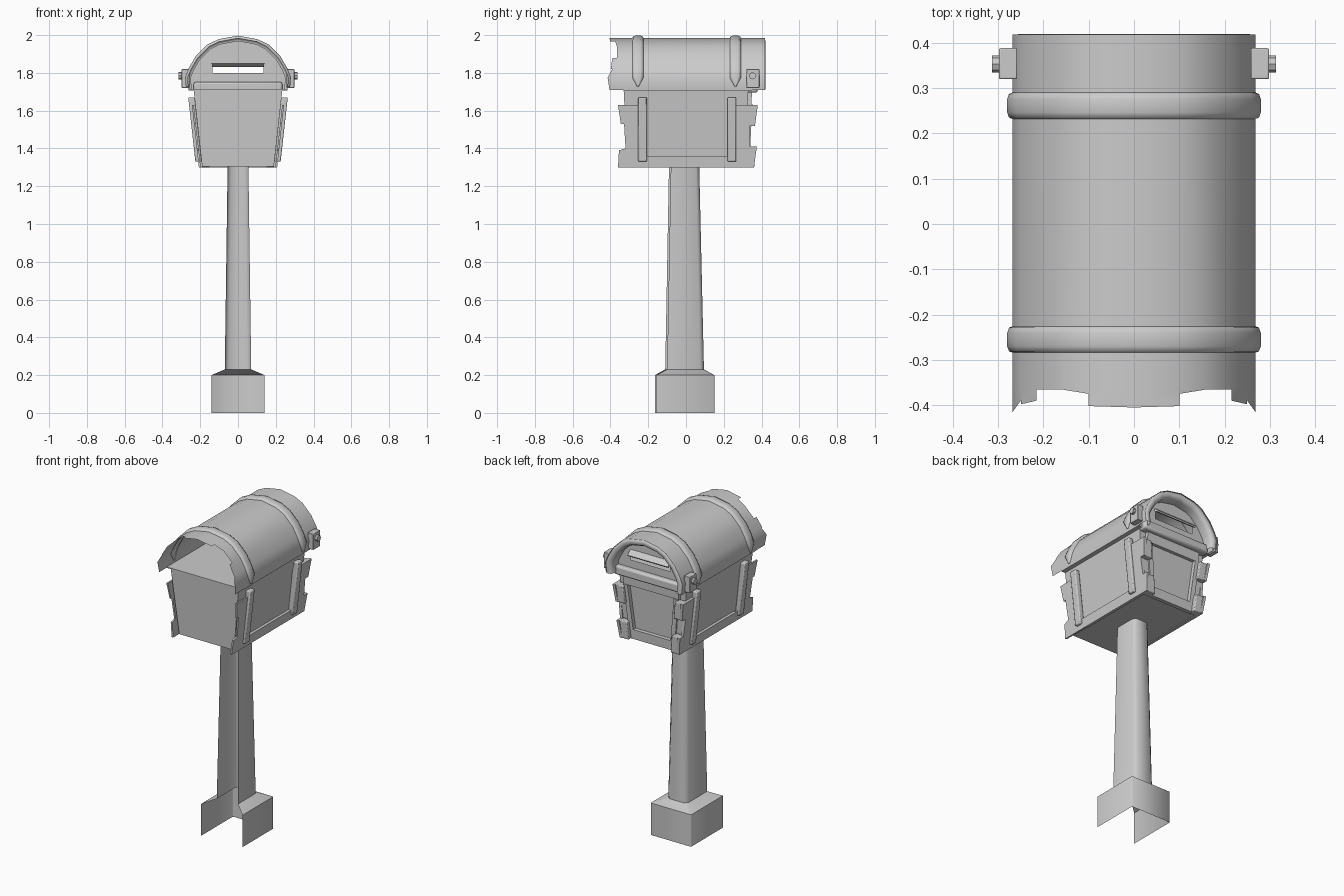
import bpy, bmesh, math
from mathutils import Vector

if "Cube" in bpy.data.objects:
    bpy.data.objects.remove(bpy.data.objects["Cube"])


def finish(name, bm, angle=30, bevel=0):
    bmesh.ops.remove_doubles(bm, verts=bm.verts, dist=0.0005)
    bmesh.ops.recalc_face_normals(bm, faces=bm.faces)
    me = bpy.data.meshes.new(name)
    bm.to_mesh(me)
    bm.free()
    ob = bpy.data.objects.new(name, me)
    bpy.context.collection.objects.link(ob)
    if bevel:
        m = ob.modifiers.new("bevel", 'BEVEL')
        m.width, m.segments = bevel, 2
    bpy.ops.object.select_all(action='DESELECT')
    bpy.context.view_layer.objects.active = ob
    ob.select_set(True)
    bpy.ops.object.shade_smooth_by_angle(angle=math.radians(angle))
    return ob


def loft(bm, rows, closed=False):
    # skin quads between consecutive rows of points
    rows = [[bm.verts.new(p) for p in r] for r in rows]
    n = len(rows[0])
    for a, b in zip(rows, rows[1:]):
        for i in range(n if closed else n - 1):
            j = (i + 1) % n
            bm.faces.new((a[i], a[j], b[j], b[i]))
    return rows


def prism(name, outline, place, d0, d1, bevel=0):
    # outline in a wall's plane, thickened from depth d0 to d1
    bm = bmesh.new()
    rows = loft(bm, [[place(u, z, d) for u, z in outline] for d in (d0, d1)], True)
    for r in rows:
        bm.faces.new(r)
    return finish(name, bm, 30, bevel)


def rect(u0, u1, z0, z1):
    return [(u0, z0), (u1, z0), (u1, z1), (u0, z1)]


def box(name, x0, x1, y0, y1, z0, z1, bevel=0):
    return prism(name, rect(x0, x1, z0, z1), lambda u, z, d: (u, d, z), y0, y1, bevel)


# Post: channel with open front
bm = bmesh.new()
rows = []
for z, hx, yf, yb, c in ((0, .14, -.155, .15, .004), (.2, .14, -.155, .15, .004),
                         (.23, .07, -.1, .095, .02), (1.31, .055, -.08, .07, .018)):
    rows.append([(-hx, yf - .01, z), (-hx, yb - c, z), (-hx + c, yb, z),
                 (hx - c, yb, z), (hx, yb - c, z), (hx, yf, z)])
loft(bm, rows)
finish("post", bm, 50)


# Tapered box body, and wall-plane helpers
def xs(z):
    return .19 + (z - 1.305) / .405 * .045


def ys(z):
    return .31 + (z - 1.305) / .405 * .02


bm = bmesh.new()
rows = loft(bm, [[(sx * xs(z), sy * ys(z), z) for sx, sy in
                  ((-1, -1), (1, -1), (1, 1), (-1, 1))] for z in (1.305, 1.71)], True)
for r in rows:
    bm.faces.new(r)
finish("box_body", bm)
box("lid_floor", -.262, .262, -.33, .35, 1.708, 1.714)

# Worn side planks, rails and straps; corner blocks on the back
back_plank = [(.19, 1.3), (.36, 1.3), (.375, 1.41), (.34, 1.41), (.335, 1.52),
              (.365, 1.52), (.38, 1.63), (.22, 1.63), (.22, 1.36), (.19, 1.36)]
front_plank = [(-.19, 1.3), (-.36, 1.3), (-.355, 1.39), (-.32, 1.4), (-.328, 1.53),
               (-.345, 1.53), (-.36, 1.63), (-.21, 1.63), (-.21, 1.36), (-.19, 1.36)]
for s, tag in ((1, "right"), (-1, "left")):
    def side(u, z, d):
        return (s * (xs(z) + d), u, z)

    def corner(u, z, d):
        return (s * (xs(z) + u), ys(z) + d, z)

    prism(tag + "_back_plank", back_plank, side, 0, .018)
    prism(tag + "_front_plank", front_plank, side, .008, .018)
    prism(tag + "_bottom_rail", rect(-.19, .19, 1.3, 1.36), side, 0, .018)
    for y in (-.23, .243):
        prism(tag + "_side_strap", rect(y - .023, y + .023, 1.33, 1.67), side, 0, .033, .006)
    for z0, z1, d, u in ((1.52, 1.63, .045, .018), (1.41, 1.52, .016, .01),
                         (1.3, 1.41, .052, .018)):
        prism(tag + "_corner_block", rect(-.045, u, z0, z1), corner, 0, d, .005)
    # Hinge plate and pin
    box(tag + "_hinge_plate", min(s * .258, s * .298), max(s * .258, s * .298),
        .32, .388, 1.72, 1.82, .003)
    bm = bmesh.new()
    loops = [[(s * x, .353 + r * math.cos(a * math.pi / 4), 1.785 + r * math.sin(a * math.pi / 4))
              for a in range(8)] for x, r in ((.29, .019), (.314, .019))]
    bm.faces.new(loft(bm, loops, True)[1])
    finish(tag + "_hinge_pin", bm)


def back(u, z, d):
    return (u, ys(z) + d, z)


# Back frame and sill
prism("back_bottom_rail", rect(-.15, .15, 1.3, 1.36), back, 0, .025)
prism("back_top_rail", rect(-.19, .19, 1.635, 1.7), back, 0, .02)
for s in (1, -1):
    prism("back_stile", [(s * .13, 1.36), (s * .16, 1.36), (s * .19, 1.635), (s * .16, 1.635)],
          back, 0, .025)
box("back_sill", -.235, .235, .32, .38, 1.695, 1.752, .012)

# Arched lid
half = [(.262, 1.71), (.268, 1.775), (.25, 1.82), (.215, 1.88), (.155, 1.94), (.1, 1.967)]
arch = half + [(0, 1.985)] + [(-x, z) for x, z in reversed(half)]


def offset(path, i, d):
    a, b = path[max(i - 1, 0)], path[min(i + 1, len(path) - 1)]
    t = Vector((b[0] - a[0], b[1] - a[1])).normalized()
    return path[i][0] + t.y * d, path[i][1] - t.x * d


def sweep(bm, path, section, width=None):
    # section is (y, outward offset) carried along the arch
    mid = (section[0][0] + section[-1][0]) / 2
    rows = []
    for i in range(len(path)):
        w = width[i] if width else 1
        row = []
        for y, d in section:
            x, z = offset(path, i, d)
            row.append((x, mid + (y - mid) * w, z))
        rows.append(row)
    loft(bm, rows)


bm = bmesh.new()
sweep(bm, arch, [(-.365, 0), (.418, 0)])
last = len(arch) - 2
# torn front edge: each tab has its own two end depths
for i, ya, yb in ((0, -.405, -.415), (1, -.415, -.39), (2, -.398, -.39),
                  (4, -.366, -.375), (5, -.402, -.405)):
    for k, y0, y1 in ((i, ya, yb), (last - i, yb, ya)):
        (x0, z0), (x1, z1) = arch[k], arch[k + 1]
        loft(bm, [[(x0, -.365, z0), (x0, y0, z0)], [(x1, -.365, z1), (x1, y1, z1)]])
finish("lid", bm, 40)

# Rounded rim around the back opening
bm = bmesh.new()
sweep(bm, arch, [(.40, 0), (.414, -.003), (.42, -.014), (.418, -.034), (.40, -.045), (.345, -.045)])
finish("back_rim", bm, 60)

# Lid straps with pointed ends
path = [(.264, 1.725)] + arch[1:-1] + [(-.264, 1.725)]
width = [.1] + [1] * (len(path) - 2) + [.1]
for y in (-.255, .261):
    bm = bmesh.new()
    sweep(bm, path, [(y - .03, -.002), (y - .026, .008), (y - .015, .012),
                     (y + .015, .012), (y + .026, .008), (y + .03, -.002)], width)
    finish("lid_strap", bm, 50)

# Arched back wall with letter slot
bm = bmesh.new()
for loop in ([offset(arch, i, -.015) for i in range(len(arch))], rect(-.135, .135, 1.8, 1.862)):
    vs = [bm.verts.new((x, .35, z)) for x, z in loop]
    for a, b in zip(vs, vs[1:] + vs[:1]):
        bm.edges.new((a, b))
bmesh.ops.triangle_fill(bm, edges=bm.edges[:], use_beauty=True)
finish("back_arch_wall", bm)
prism("slot_hood", [(.345, 1.87), (.345, 1.85), (.375, 1.832), (.38, 1.84)],
      lambda u, z, d: (d, u, z), -.14, .14)
